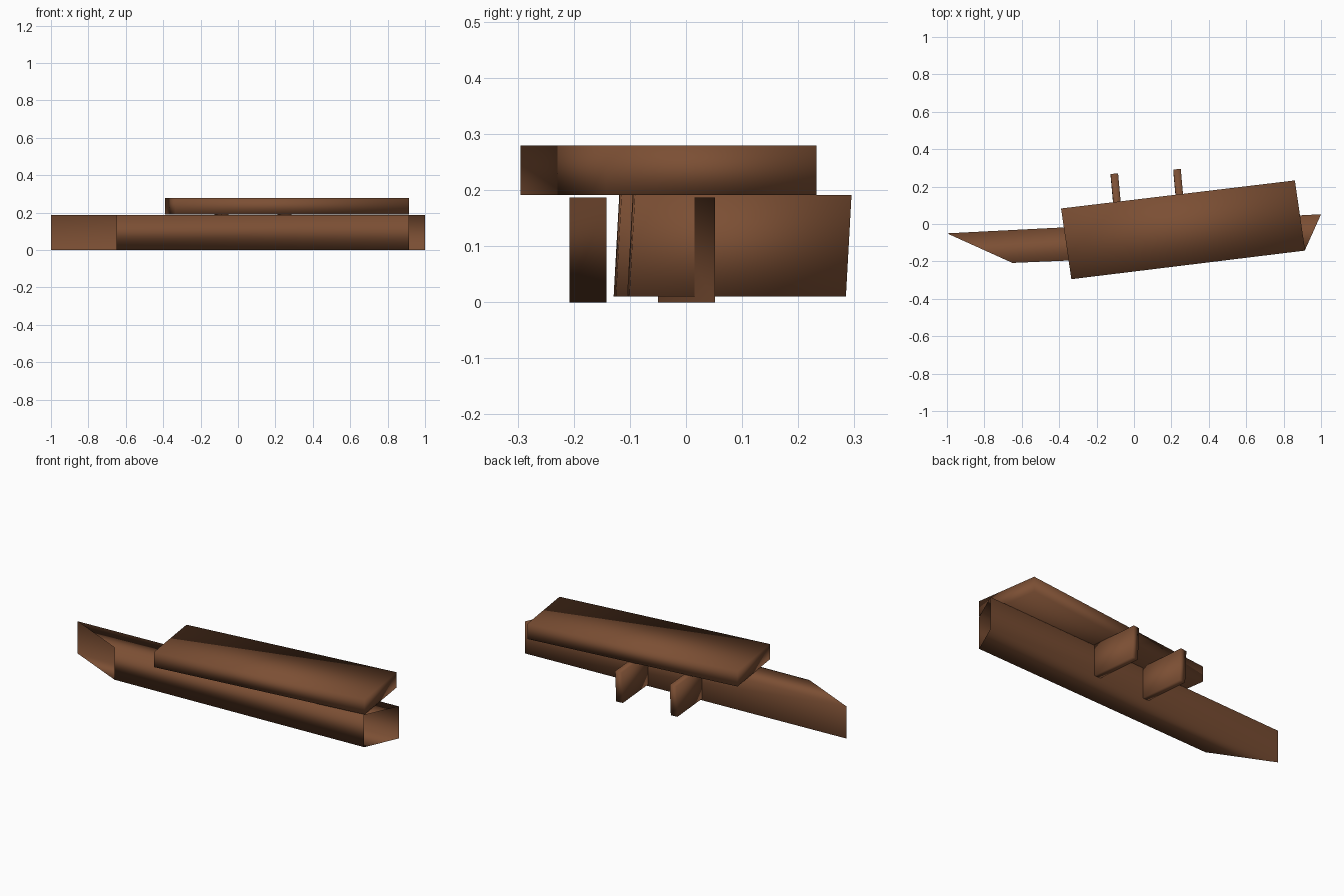
import bpy, bmesh

cube = bpy.data.objects.get("Cube")
if cube:
    bpy.data.objects.remove(cube, do_unlink=True)

brown = bpy.data.materials.new("brown_wood")
brown.use_nodes = True
colour = (0.2, 0.078, 0.034, 1)
brown.diffuse_color = colour
bsdf = brown.node_tree.nodes["Principled BSDF"]
bsdf.inputs["Base Color"].default_value = colour
bsdf.inputs["Roughness"].default_value = 0.9


def prism(name, footprint, z0, z1, lean=0.0, open_sides=()):
    """Raise a counter-clockwise footprint; lean shifts the top along y."""
    bm = bmesh.new()
    low = [bm.verts.new((x, y, z0)) for x, y in footprint]
    high = [bm.verts.new((x, y + lean, z1)) for x, y in footprint]
    bm.faces.new(low[::-1])
    bm.faces.new(high)
    n = len(footprint)
    for i in range(n):
        if i not in open_sides:
            j = (i + 1) % n
            bm.faces.new((low[i], low[j], high[j], high[i]))
    for face in bm.faces:
        face.smooth = True
    mesh = bpy.data.meshes.new(name)
    bm.to_mesh(mesh)
    bm.free()
    mesh.materials.append(brown)
    obj = bpy.data.objects.new(name, mesh)
    bpy.context.collection.objects.link(obj)
    return obj


# Long hollow beam, open at both slanted ends
prism("hollow_beam",
      [(-0.65, -0.208), (0.913, -0.142), (1.0, 0.052), (-1.0, -0.05)],
      0, 0.187, open_sides=(1, 3))

# Broad slab lying across the top
prism("top_slab",
      [(-0.335, -0.295), (0.915, -0.142), (0.86, 0.233), (-0.39, 0.083)],
      0.191, 0.279)

# Two slightly leaning cross plates that pierce the back of the beam
for name, x, y in (("right_cross_plate", -0.125, 0.257),
                   ("left_cross_plate", 0.21, 0.281)):
    prism(name,
          [(x + 0.035, y - 0.386), (x + 0.075, y - 0.382),
           (x + 0.04, y + 0.004), (x, y)],
          0.01, 0.191, lean=0.01)
